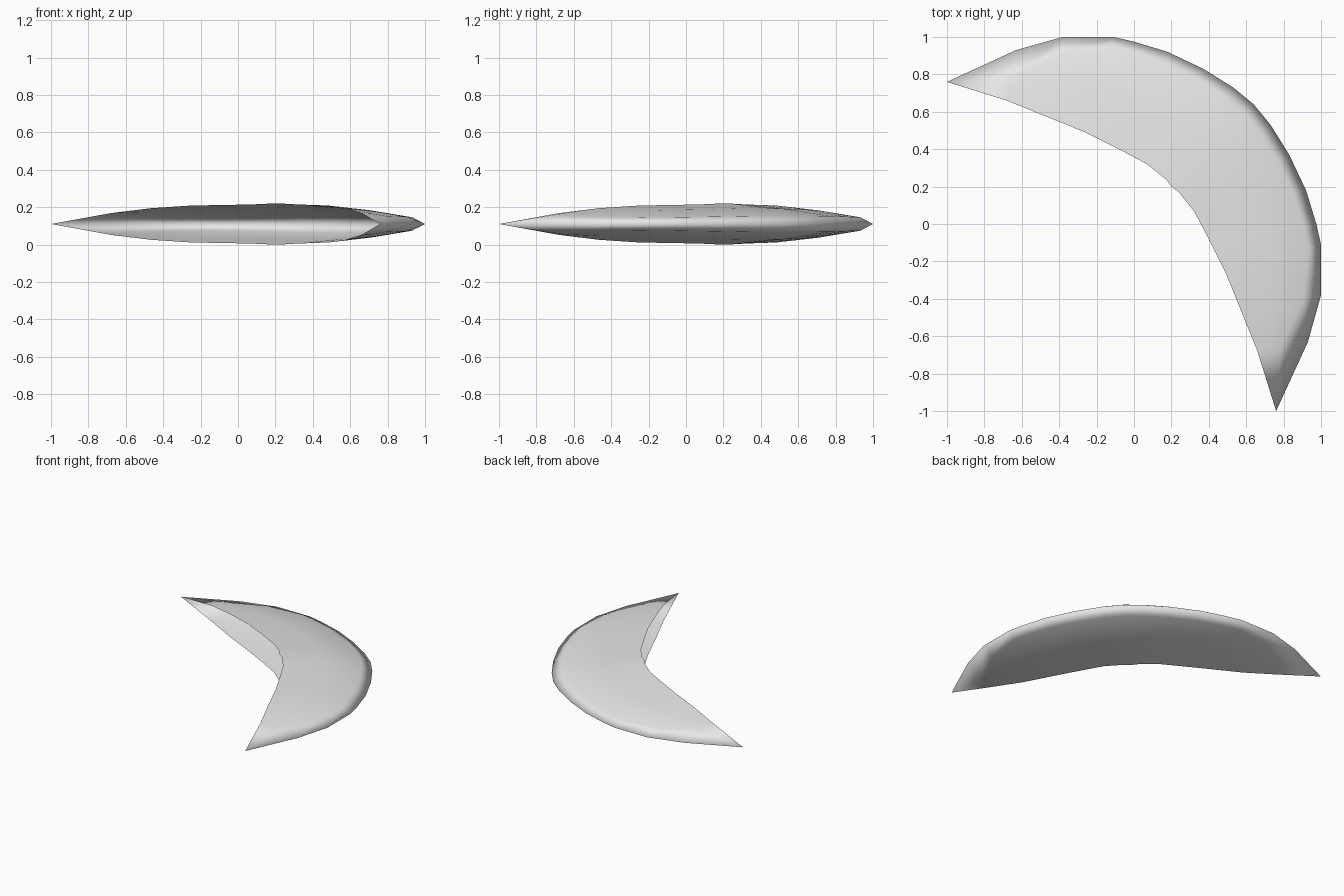
import bpy
import bmesh
from mathutils import Vector

cube = bpy.data.objects.get("Cube")
if cube:
    bpy.data.objects.remove(cube, do_unlink=True)

MID_Z = 0.11

# Half of the crescent, from its middle to one tip:
# inner edge (x, y), half opening, outer rim (x, y), share of width and height at the shoulder
STATIONS = [
    ((0.20, 0.20), 0.110, (0.64, 0.64), 0.88, 0.40),
    ((0.17, 0.24), 0.109, (0.53, 0.73), 0.88, 0.40),
    ((0.12, 0.28), 0.107, (0.37, 0.83), 0.88, 0.40),
    ((0.07, 0.32), 0.104, (0.18, 0.92), 0.88, 0.38),
    ((-0.08, 0.40), 0.102, (0.00, 0.975), 0.88, 0.36),
    ((-0.26, 0.49), 0.098, (-0.11, 1.00), 0.87, 0.36),
    ((-0.47, 0.575), 0.084, (-0.38, 1.00), 0.78, 0.45),
    ((-0.68, 0.66), 0.058, (-0.63, 0.93), 0.45, 0.75),
]
TIP = (-1.00, 0.76)


def section(inner, half, outer, width, height):
    """Points of one V section: top inner edge, round the rim, bottom inner edge."""
    a, b = Vector(inner), Vector(outer)
    upper = [(0, 1), (width / 2, (1 + height) / 2 + 0.06), (width, height)]
    profile = upper + [(1, 0)] + [(t, -h) for t, h in reversed(upper)]
    return [(*a.lerp(b, t), MID_Z + half * h) for t, h in profile]


def swap(points):
    """Mirror across the diagonal."""
    return [(y, x, z) for x, y, z in points]


half_rows = [section(*s) for s in STATIONS]
rows = [r for r in reversed(half_rows)] + [swap(r) for r in half_rows[1:]]

# Curved open shell
bm = bmesh.new()
grid = [[bm.verts.new(p) for p in row] for row in rows]
for r0, r1 in zip(grid, grid[1:]):
    for i in range(len(r0) - 1):
        bm.faces.new((r0[i], r1[i], r1[i + 1], r0[i + 1]))

# Pointed tips
start = bm.verts.new((*TIP, MID_Z))
end = bm.verts.new((TIP[1], TIP[0], MID_Z))
for i in range(len(grid[0]) - 1):
    bm.faces.new((start, grid[0][i], grid[0][i + 1]))
    bm.faces.new((end, grid[-1][i + 1], grid[-1][i]))

# Turn the outer side outwards
bm.normal_update()
bm.faces.ensure_lookup_table()
if bm.faces[0].normal.z < 0:
    bmesh.ops.reverse_faces(bm, faces=bm.faces[:])
for f in bm.faces:
    f.smooth = True

mesh = bpy.data.meshes.new("crescent_shell")
bm.to_mesh(mesh)
bm.free()

# Colour
grey = bpy.data.materials.new("light_grey")
grey.use_nodes = True
grey.diffuse_color = (0.8, 0.8, 0.8, 1)
grey.node_tree.nodes["Principled BSDF"].inputs["Base Color"].default_value = (0.8, 0.8, 0.8, 1)
mesh.materials.append(grey)

shell = bpy.data.objects.new("crescent_shell", mesh)
bpy.context.collection.objects.link(shell)
